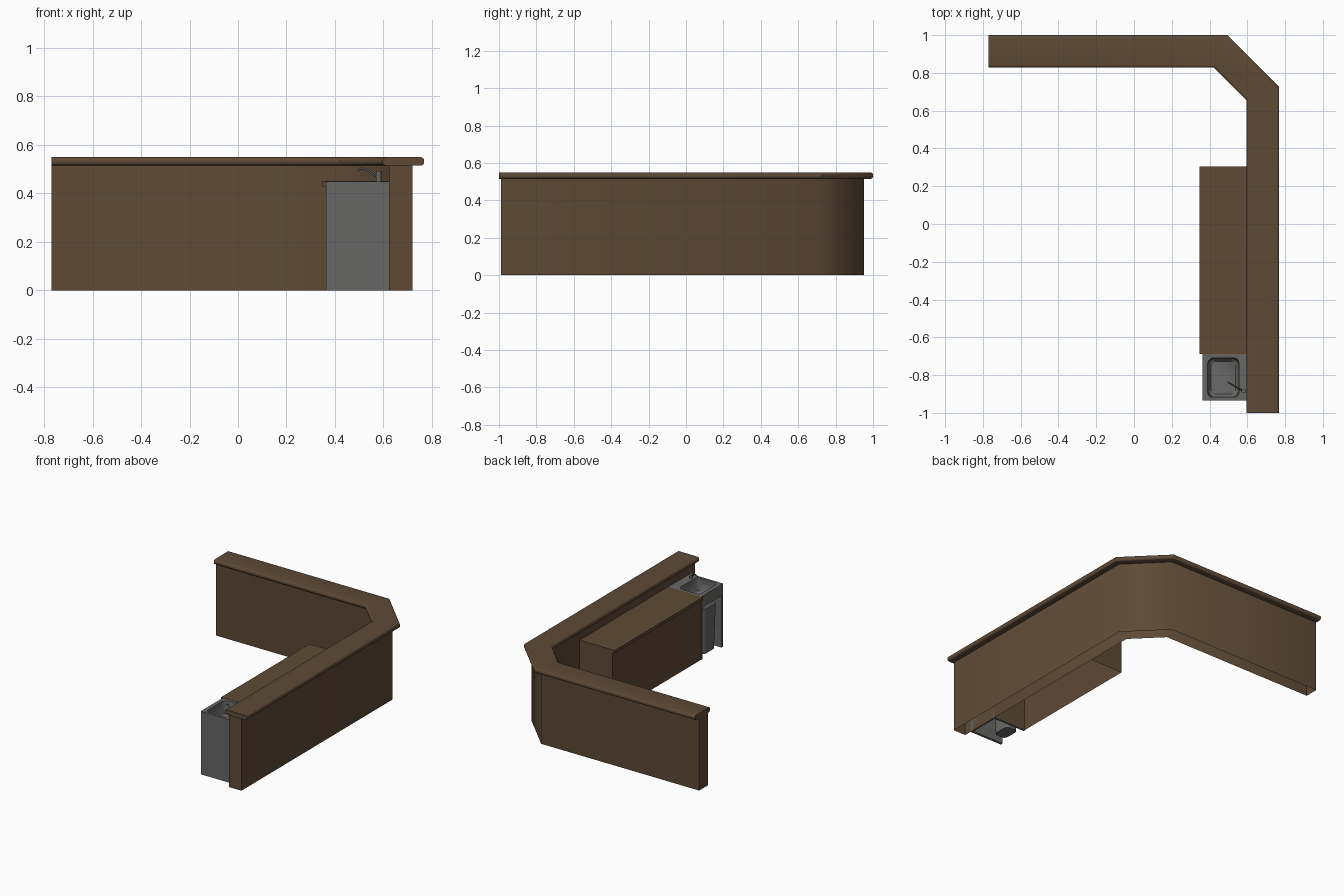
import bpy, bmesh, math

if "Cube" in bpy.data.objects:
    bpy.data.objects.remove(bpy.data.objects["Cube"])


def material(name, rgb):
    m = bpy.data.materials.new(name)
    m.diffuse_color = (*rgb, 1)
    m.use_nodes = True
    m.node_tree.nodes["Principled BSDF"].inputs["Base Color"].default_value = m.diffuse_color
    return m


WOOD = material("dark_wood", (0.112, 0.068, 0.037))
STEEL = material("grey_steel", (0.135, 0.135, 0.133))


def finish(bm, name, mat, angle=None):
    bmesh.ops.recalc_face_normals(bm, faces=bm.faces)
    me = bpy.data.meshes.new(name)
    bm.to_mesh(me)
    bm.free()
    me.materials.append(mat)
    ob = bpy.data.objects.new(name, me)
    bpy.context.collection.objects.link(ob)
    if angle:
        bpy.ops.object.select_all(action='DESELECT')
        bpy.context.view_layer.objects.active = ob
        ob.select_set(True)
        bpy.ops.object.shade_smooth_by_angle(angle=math.radians(angle))
    return ob


def box(name, mat, x0, x1, y0, y1, z0, z1, open_bottom=False):
    bm = bmesh.new()
    bmesh.ops.create_cube(bm, size=1)
    for v in bm.verts:
        v.co = (x1 if v.co.x > 0 else x0, y1 if v.co.y > 0 else y0,
                z1 if v.co.z > 0 else z0)
    if open_bottom:
        low = [f for f in bm.faces if all(v.co.z < z0 + 1e-5 for v in f.verts)]
        bmesh.ops.delete(bm, geom=low, context='FACES_ONLY')
    return finish(bm, name, mat)


def sweep(name, profile, y_end, closed, angle):
    """Run a (inset, height) profile along the cornered bar line."""
    t = math.tan(math.radians(22.5))
    bm = bmesh.new()
    cols = []
    for d, z in profile:
        path = [(-0.77, 1 - d), (0.493 - d * t, 1 - d),
                (0.768 - d, 0.725 - d * t), (0.768 - d, y_end)]
        cols.append([bm.verts.new((x, y, z)) for x, y in path])
    n = len(cols)
    for i in range(n if closed else n - 1):
        a, b = cols[i], cols[(i + 1) % n]
        for k in range(3):
            bm.faces.new((a[k], a[k + 1], b[k + 1], b[k]))
    for k in (0, 3):
        bm.faces.new([c[k] for c in cols])
    return finish(bm, name, WOOD, angle)


# bar wall (hollow from below) and rounded bar top
sweep("bar_wall", [(0.048, 0), (0.048, 0.516), (0.145, 0.516), (0.145, 0)],
      -0.99, False, 50)
r, w, zb, zt = 0.014, 0.172, 0.515, 0.549
prof = []
for cx, cz, a0 in ((w - r, zt - r, 0), (r, zt - r, 90), (r, zb + r, 180), (w - r, zb + r, 270)):
    for k in range(5):
        a = math.radians(a0 + 22.5 * k)
        prof.append((cx + r * math.cos(a), cz + r * math.sin(a)))
sweep("bar_top", prof, -1.0, True, 40)

# low back counter with a front lip
box("counter_body", WOOD, 0.364, 0.623, -0.688, 0.305, 0, 0.43, True)
box("counter_top", WOOD, 0.348, 0.623, -0.688, 0.305, 0.428, 0.45)

# sink cabinet panels
X0, X1, Y0, Y1, ZT = 0.362, 0.623, -0.935, -0.689, 0.449
box("sink_side_left", STEEL, X0, X1, Y0, Y0 + 0.018, 0, ZT - 0.001)
box("sink_side_right", STEEL, X0, X1, Y1 - 0.012, Y1, 0, ZT - 0.001)
box("sink_back", STEEL, X1 - 0.01, X1, Y0, Y1, 0, ZT - 0.001)
box("sink_front_band", STEEL, X0, X0 + 0.012, Y0, Y1, 0.37, ZT - 0.001)


def rounded(cx, cy, hx, hy, rad, n=6):
    pts = []
    for q, (sx, sy) in enumerate(((1, 1), (-1, 1), (-1, -1), (1, -1))):
        for k in range(n):
            a = math.radians(90 * q + 90 * k / (n - 1))
            pts.append((cx + sx * (hx - rad) + rad * math.cos(a),
                        cy + sy * (hy - rad) + rad * math.sin(a)))
    return pts


def tub(bm, rings):
    """Stack outline rings into a tub closed at the last ring."""
    loops = [[bm.verts.new((x, y, z)) for x, y in pts] for pts, z in rings]
    for a, b in zip(loops, loops[1:]):
        for i in range(len(a)):
            j = (i + 1) % len(a)
            bm.faces.new((a[i], a[j], b[j], b[i]))
    bm.faces.new(loops[-1])
    return loops[0]


# sink top with rounded basin
bm = bmesh.new()
rim = tub(bm, [(rounded(0.473, -0.814, 0.083, 0.105, 0.03), ZT),
               (rounded(0.473, -0.814, 0.078, 0.100, 0.03), 0.36),
               (rounded(0.473, -0.814, 0.065, 0.087, 0.03), 0.345)])
corners = [bm.verts.new((x, y, ZT)) for x, y in ((X0, Y0), (X1, Y0), (X1, Y1), (X0, Y1))]
edges = [bm.edges.new((corners[i], corners[(i + 1) % 4])) for i in range(4)]
edges += [bm.edges.get((rim[i], rim[(i + 1) % len(rim)])) for i in range(len(rim))]
bmesh.ops.triangle_fill(bm, edges=edges, use_beauty=True)
finish(bm, "sink_basin", STEEL, 40)

# bin standing in the recess under the basin
bm = bmesh.new()
tub(bm, [(rounded(0.425, -0.808, 0.055, 0.075, 0.03), 0.335),
         (rounded(0.425, -0.808, 0.047, 0.067, 0.03), 0.012)])
finish(bm, "sink_bin", STEEL, 40)

# tap body and curved spout
bm = bmesh.new()
bmesh.ops.create_cone(bm, cap_ends=True, segments=16, radius1=0.011, radius2=0.011, depth=0.044)
bmesh.ops.translate(bm, verts=bm.verts, vec=(0.58, -0.885, 0.47))
finish(bm, "tap_body", STEEL, 40)
cu = bpy.data.curves.new("tap_spout", 'CURVE')
cu.dimensions = '3D'
cu.bevel_depth = 0.004
cu.bevel_resolution = 2
cu.use_fill_caps = True
sp = cu.splines.new('POLY')
pts = [(0.578, -0.884, 0.468), (0.56, -0.874, 0.476), (0.54, -0.862, 0.491),
       (0.522, -0.852, 0.501), (0.507, -0.843, 0.502), (0.496, -0.837, 0.496)]
sp.points.add(len(pts) - 1)
for p, c in zip(sp.points, pts):
    p.co = (*c, 1)
cu.materials.append(STEEL)
bpy.context.collection.objects.link(bpy.data.objects.new("tap_spout", cu))
